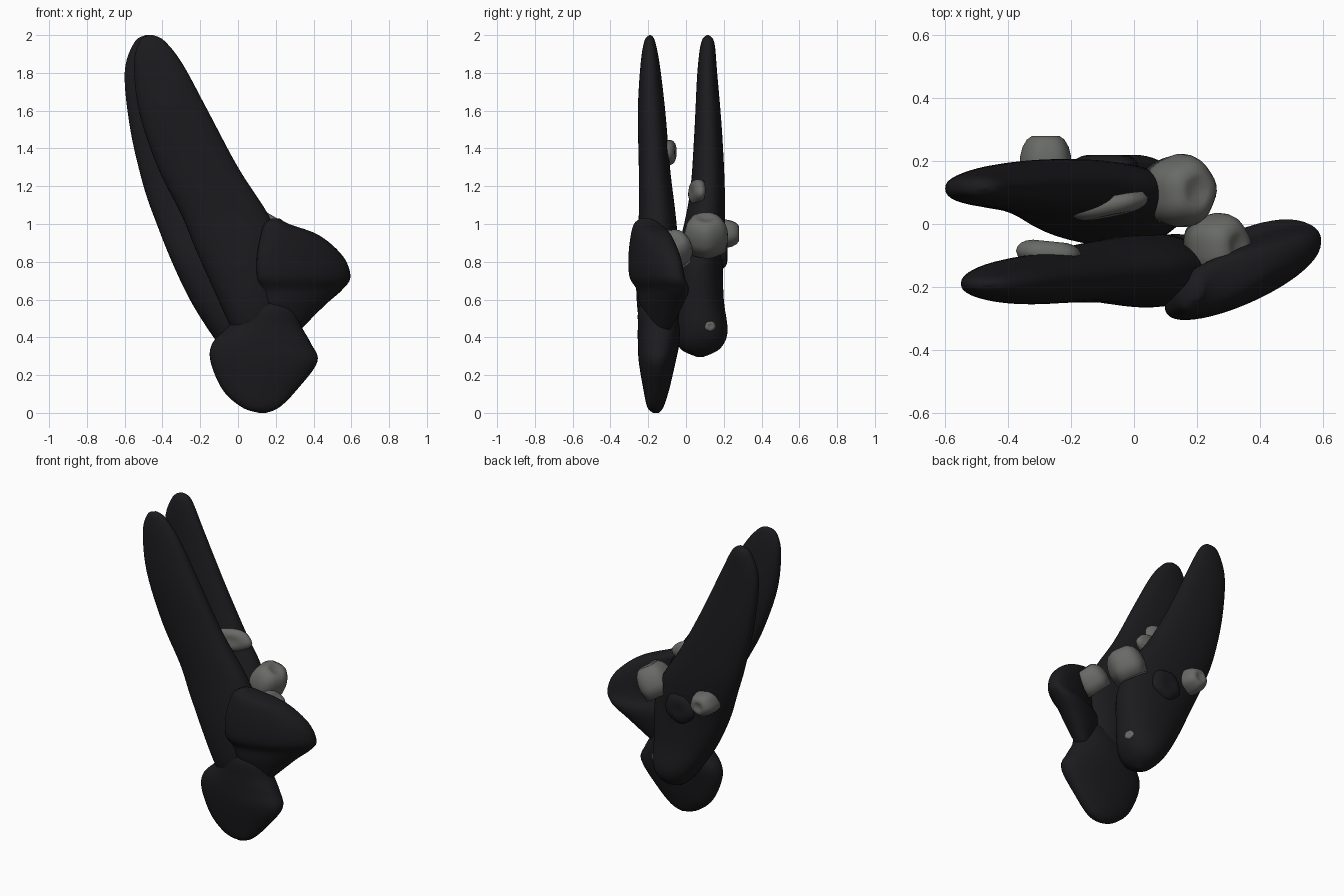
import bpy, bmesh, math
from mathutils import Vector

if "Cube" in bpy.data.objects:
    bpy.data.objects.remove(bpy.data.objects["Cube"])


def material(name, rgb):
    m = bpy.data.materials.new(name)
    m.diffuse_color = (*rgb, 1)
    m.use_nodes = True
    m.node_tree.nodes["Principled BSDF"].inputs["Base Color"].default_value = m.diffuse_color
    return m


DARK = material("dark_shell", (0.011, 0.011, 0.013))
GREY = material("barnacle_grey", (0.14, 0.145, 0.135))


def finish(name, bm, mat):
    bmesh.ops.recalc_face_normals(bm, faces=bm.faces)
    me = bpy.data.meshes.new(name)
    bm.to_mesh(me)
    bm.free()
    me.materials.append(mat)
    ob = bpy.data.objects.new(name, me)
    bpy.context.collection.objects.link(ob)
    me.shade_smooth()
    return ob


def bridge(bm, rings):
    n = len(rings[0])
    for a, b in zip(rings, rings[1:]):
        for i in range(n):
            j = (i + 1) % n
            bm.faces.new((a[i], a[j], b[j], b[i]))
    bm.faces.new(rings[0])
    bm.faces.new(rings[-1])


def smooth_rows(rows, steps=6):
    """Catmull-Rom through the stations."""
    p = [rows[0]] + rows + [rows[-1]]
    out = []
    for a, b, c, d in zip(p, p[1:], p[2:], p[3:]):
        for s in range(steps):
            t = s / steps
            out.append([0.5 * (2*q + (r-o)*t + (2*o-5*q+4*r-u)*t*t + (3*q-o-3*r+u)*t**3)
                        for o, q, r, u in zip(a, b, c, d)])
    return out + [rows[-1]]


def mussel(name, rows, shear=0.0, power=0.85, sides=48):
    """Loft lens sections; each row is z, left x, right x, front y, back y."""
    bm = bmesh.new()
    rings = []
    for z, xl, xr, y0, y1 in smooth_rows(rows):
        ring = []
        for i in range(sides):
            a = 2 * math.pi * i / sides
            dx = math.cos(a) * (xr - xl) / 2
            s = math.sin(a)
            dy = math.copysign(abs(s) ** power, s) * (y1 - y0) / 2
            ring.append(bm.verts.new(((xl + xr) / 2 + dx, (y0 + y1) / 2 + dy + shear * dx, z)))
        rings.append(ring)
    bridge(bm, rings)
    return finish(name, bm, DARK)


def barnacle(name, loc, axis, r, h, mat=GREY, stretch=1.0, sides=32):
    """Lobed, rounded mound with a shallow dimple on top."""
    bm = bmesh.new()
    q = Vector(axis).to_track_quat('Z', 'Y')
    profile = [(0.9, -0.6), (1.0, 0), (0.97, 0.35), (0.88, 0.65), (0.72, 0.88),
               (0.52, 1.0), (0.36, 0.99), (0.22, 0.95), (0.06, 0.93)]
    rings = []
    for f, k in profile:
        ring = []
        for i in range(sides):
            a = 2 * math.pi * i / sides
            lobe = r * f * (1 + 0.03 * math.cos(5 * a + 1) + 0.04 * math.cos(2 * a))
            v = Vector((lobe * math.cos(a), lobe * math.sin(a) * stretch, h * k))
            ring.append(bm.verts.new(q @ v + Vector(loc)))
        rings.append(ring)
    bridge(bm, rings)
    return finish(name, bm, mat)


# Tall front mussel
mussel("front_mussel", [
    (2.0, -.47, -.45, -.195, -.185), (1.97, -.52, -.39, -.22, -.165),
    (1.85, -.55, -.295, -.24, -.14), (1.6, -.525, -.16, -.255, -.11),
    (1.3, -.425, 0, -.25, -.085), (1.05, -.30, .16, -.25, -.055),
    (.88, -.23, .23, -.26, -.04), (.7, -.15, .24, -.265, -.03),
    (.5, -.06, .22, -.25, -.04), (.38, .0, .14, -.2, -.1)])

# Tall back mussel
mussel("back_mussel", [
    (2.0, -.49, -.47, .11, .12), (1.96, -.55, -.42, .08, .15),
    (1.8, -.6, -.34, .06, .165), (1.5, -.57, -.2, .045, .19),
    (1.2, -.5, -.04, .025, .205), (1.0, -.43, .09, -.01, .205),
    (.8, -.35, .16, -.06, .195), (.6, -.255, .16, -.07, .2),
    (.43, -.15, .15, -.06, .22), (.34, -.08, .1, -.03, .18),
    (.295, -.02, .03, .06, .09)])

# Short mussel at the bottom
mussel("bottom_mussel", [
    (0, .11, .15, -.175, -.145), (.03, .02, .22, -.205, -.12),
    (.12, -.08, .31, -.225, -.09), (.27, -.145, .42, -.25, -.055),
    (.37, -.135, .385, -.255, -.035), (.46, -.05, .335, -.255, -.035),
    (.56, .03, .3, -.25, -.06), (.64, .11, .24, -.2, -.1)])

# Short twisted mussel on the right
mussel("right_mussel", [
    (1.03, .18, .22, -.24, -.19), (1.0, .14, .27, -.27, -.14),
    (.94, .12, .43, -.27, -.1), (.83, .1, .555, -.265, -.07),
    (.72, .1, .595, -.255, -.05), (.65, .12, .55, -.225, -.02),
    (.57, .14, .46, -.22, -.04), (.44, .22, .33, -.18, -.09)], shear=.4)

# Barnacles: location, facing, radius, height
barnacle("top_barnacle", (.14, .105, .93), (.5, .0, .85), .112, .12)
barnacle("side_barnacle", (.26, -.07, .86), (.7, .0, .7), .1, .1)
barnacle("back_barnacle", (-.28, .18, .95), (0, 1, 0), .08, .1)
barnacle("inner_front_barnacle", (-.27, -.095, 1.38), (.1, 1, 0), .1, .04, stretch=.7)
barnacle("inner_back_barnacle", (-.08, .06, 1.17), (.2, -1, .1), .12, .035, stretch=.6)
barnacle("small_barnacle", (.12, .12, .46), (1, .3, 0), .035, .035)
barnacle("dark_bump", (-.09, .185, .86), (0, 1, 0), .1, .035, DARK)
